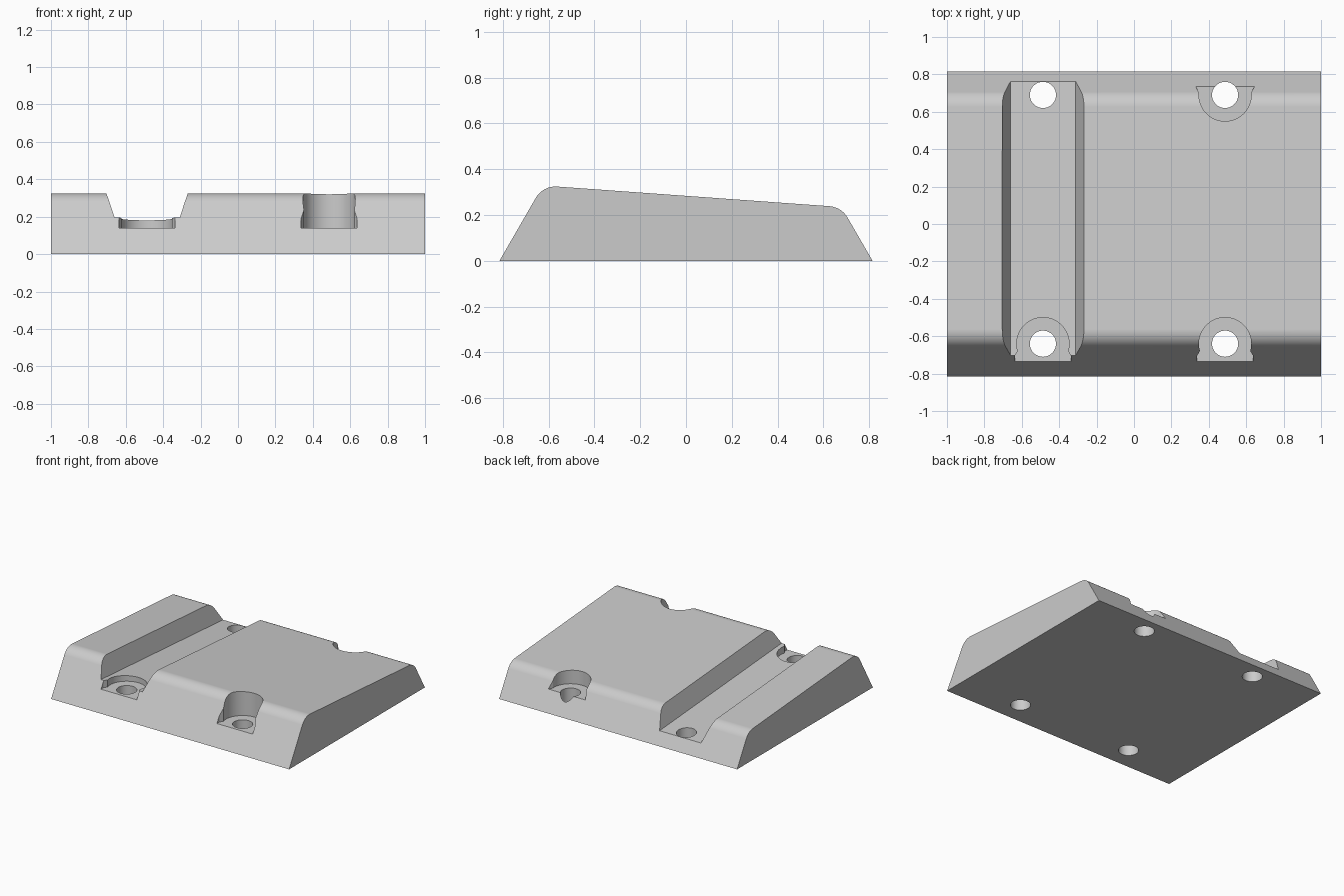
import bpy
import bmesh
import math
from mathutils import Vector

if "Cube" in bpy.data.objects:
    bpy.data.objects.remove(bpy.data.objects["Cube"], do_unlink=True)

grey = bpy.data.materials.new("light grey")
grey.use_nodes = True
colour = (0.6, 0.6, 0.6, 1)
grey.diffuse_color = colour
grey.node_tree.nodes["Principled BSDF"].inputs["Base Color"].default_value = colour

FRONT, BACK = -0.815, 0.815
SLOPE = -0.072            # fall of the top from front to back
HOLE_X, HOLE_FRONT, HOLE_BACK = 0.487, -0.64, 0.69
SEAT_Z = 0.14


def prism(name, points, offset):
    """Extrude a closed outline of 3D points by an offset."""
    bm = bmesh.new()
    face = bm.faces.new([bm.verts.new(p) for p in points])
    new = bmesh.ops.extrude_face_region(bm, geom=[face], use_keep_orig=True)["geom"]
    verts = [v for v in new if isinstance(v, bmesh.types.BMVert)]
    bmesh.ops.translate(bm, vec=offset, verts=verts)
    bmesh.ops.recalc_face_normals(bm, faces=bm.faces)
    mesh = bpy.data.meshes.new(name)
    bm.to_mesh(mesh)
    bm.free()
    obj = bpy.data.objects.new(name, mesh)
    bpy.context.collection.objects.link(obj)
    mesh.materials.append(grey)
    return obj


def fillet(before, corner, after, radius, steps=14):
    """Points of an arc that rounds one corner of an outline."""
    a, c, b = Vector(before), Vector(corner), Vector(after)
    u, v = (a - c).normalized(), (b - c).normalized()
    half = u.angle(v) / 2
    centre = c + (u + v).normalized() * radius / math.sin(half)
    start = c + u * radius / math.tan(half) - centre
    end = c + v * radius / math.tan(half) - centre
    return [centre + start.lerp(end, i / steps).normalized() * radius
            for i in range(steps + 1)]


# Wedge body with rounded upper front and back edges
low_front, low_back = (FRONT, 0), (BACK, 0)
top_front, top_back = (-0.625, 0.329), (0.679, 0.235)
profile = [Vector(low_front)]
profile += fillet(low_front, top_front, top_back, 0.1)
profile += fillet(top_front, top_back, low_back, 0.1)
profile.append(Vector(low_back))
body = prism("mounting_block", [(-1, p.x, p.y) for p in profile], (2, 0, 0))

# Tapered channel parallel to the sloping top
floor_z = 0.195 - SLOPE * (-0.7 + 1)
section = [(-0.66, 0), (-0.312, 0), (-0.21, 0.32), (-0.762, 0.32)]
channel = prism("channel_cutter", [(x, -1, floor_z + z) for x, z in section],
                (0, 2, 2 * SLOPE))
cutters = [channel]

# Screw seats that flare open at the sloping faces, and through holes
for x in (-HOLE_X, HOLE_X):
    for y, out, dip, flare, depth in ((HOLE_FRONT, -1, 16, 0.15, -0.065),
                                      (HOLE_BACK, 1, 5, 0.157, -0.045)):
        arc = [math.radians(-dip + i * (180 + 2 * dip) / 40) for i in range(41)]
        seat = [(0.14 * math.cos(t), 0.14 * math.sin(t)) for t in arc]
        seat += [(-flare, depth), (-flare, -0.25), (flare, -0.25), (flare, depth)]
        cutters.append(prism("seat_cutter",
                             [(x + px, y - out * py, SEAT_Z) for px, py in seat], (0, 0, 1)))
        ring = [i * math.tau / 40 for i in range(40)]
        cutters.append(prism("hole_cutter",
                             [(x + 0.07 * math.cos(t), y + 0.07 * math.sin(t), -0.5)
                              for t in ring], (0, 0, 1.5)))

# Cut the block
bpy.ops.object.select_all(action="DESELECT")
body.select_set(True)
bpy.context.view_layer.objects.active = body
for cutter in cutters:
    cutter.hide_render = True
    cut = body.modifiers.new("cut", "BOOLEAN")
    cut.operation = "DIFFERENCE"
    cut.solver = "EXACT"
    cut.object = cutter
    bpy.ops.object.modifier_apply(modifier=cut.name)
for cutter in cutters:
    bpy.data.objects.remove(cutter, do_unlink=True)

# Smooth the curved faces, keeping the edges crisp
bpy.ops.object.shade_smooth_by_angle(angle=math.radians(25))
weighted = body.modifiers.new("flat_faces", "WEIGHTED_NORMAL")
weighted.keep_sharp = True
